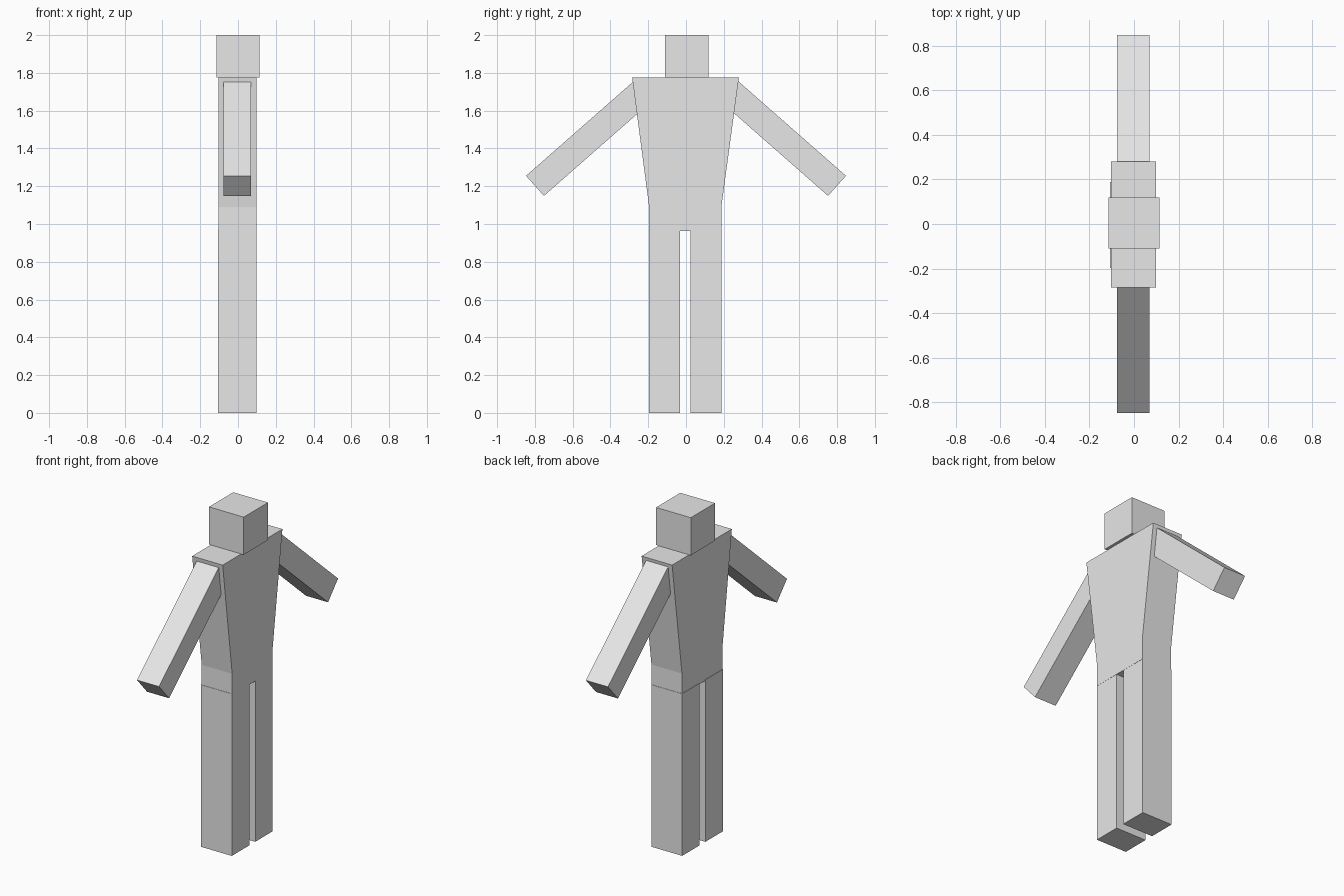
import bpy, bmesh

if "Cube" in bpy.data.objects:
    bpy.data.objects.remove(bpy.data.objects["Cube"])

grey = bpy.data.materials.new("light grey")
grey.diffuse_color = (0.8, 0.8, 0.8, 1)
grey.use_nodes = True
grey.node_tree.nodes["Principled BSDF"].inputs["Base Color"].default_value = grey.diffuse_color


def extrude_profile(name, points, x0, x1):
    """Solid made from a (y, z) outline spanning x0 to x1."""
    bm = bmesh.new()
    face = bm.faces.new([bm.verts.new((x0, y, z)) for y, z in points])
    new = bmesh.ops.extrude_face_region(bm, geom=[face])["geom"]
    bmesh.ops.translate(bm, vec=(x1 - x0, 0, 0),
                        verts=[v for v in new if isinstance(v, bmesh.types.BMVert)])
    bmesh.ops.recalc_face_normals(bm, faces=bm.faces)
    mesh = bpy.data.meshes.new(name)
    bm.to_mesh(mesh)
    bm.free()
    mesh.materials.append(grey)
    obj = bpy.data.objects.new(name, mesh)
    bpy.context.collection.objects.link(obj)
    return obj


def block(name, y0, y1, z0, z1, x0, x1):
    return extrude_profile(name, [(y0, z0), (y1, z0), (y1, z1), (y0, z1)], x0, x1)


# Head
block("head", -0.11, 0.119, 1.775, 2.0, -0.115, 0.115)

# Torso: tapers from the shoulders to a straight hip
extrude_profile("torso", [(-0.195, 0.963), (0.187, 0.963), (0.187, 1.09),
                          (0.28, 1.775), (-0.285, 1.775), (-0.195, 1.09)],
                -0.104, 0.098)

# Legs, set slightly proud of the torso at the back
block("left_leg", -0.197, -0.031, 0.0, 0.97, -0.107, 0.097)
block("right_leg", 0.025, 0.189, 0.0, 0.97, -0.107, 0.097)

# Arms slope down and out from the shoulders
arm = [(0.272, 1.76), (0.847, 1.255), (0.752, 1.149), (0.177, 1.654)]
for name, side in (("left_arm", -1), ("right_arm", 1)):
    extrude_profile(name, [(side * y, z) for y, z in arm], -0.076, 0.07)
